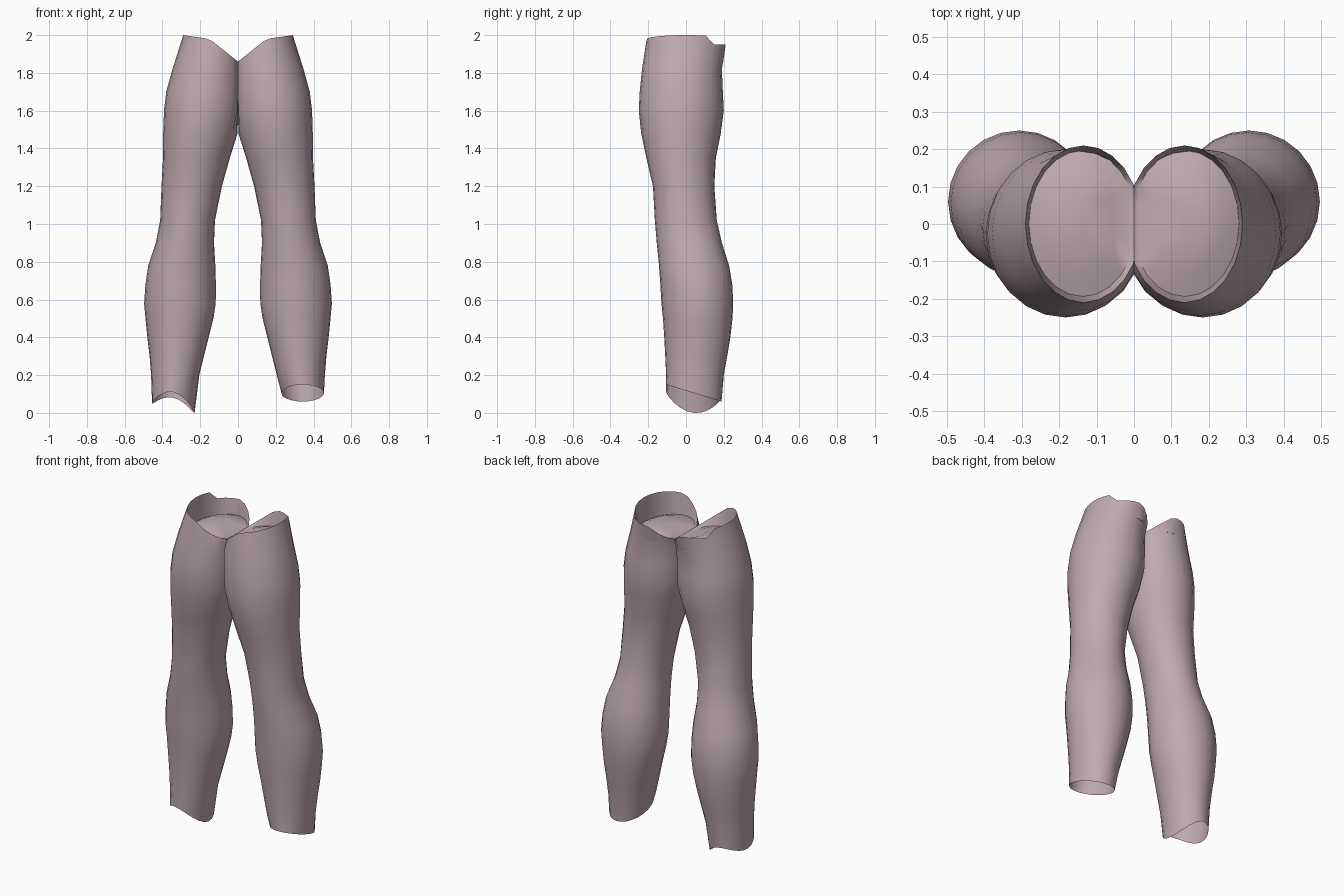
import bpy, bmesh
from math import sin, cos, pi, radians

default_cube = bpy.data.objects.get("Cube")
if default_cube:
    bpy.data.objects.remove(default_cube, do_unlink=True)

SEGMENTS = 24

# Leg outline by height: z, inner x, outer x, front y, back y
STATIONS = [
    (0.2, 0.205, 0.46, -0.105, 0.2),
    (0.3, 0.18, 0.468, -0.11, 0.218),
    (0.4, 0.155, 0.48, -0.115, 0.235),
    (0.5, 0.13, 0.49, -0.122, 0.246),
    (0.58, 0.118, 0.497, -0.13, 0.25),
    (0.68, 0.117, 0.49, -0.136, 0.245),
    (0.78, 0.12, 0.475, -0.143, 0.228),
    (0.9, 0.127, 0.435, -0.155, 0.19),
    (1.02, 0.122, 0.412, -0.165, 0.163),
    (1.2, 0.085, 0.405, -0.175, 0.15),
    (1.35, 0.043, 0.397, -0.21, 0.158),
    (1.48, 0.002, 0.396, -0.237, 0.184),
    (1.6, -0.025, 0.392, -0.25, 0.2),
    (1.7, -0.03, 0.38, -0.245, 0.195),
    (1.82, -0.03, 0.347, -0.233, 0.19),
]
ANKLE = (0.23, 0.455, -0.105, 0.188)
WAIST = (-0.02, 0.29, -0.21, 0.21)


def section(inner, outer, front, back):
    """Oval section, flattened where the two legs meet."""
    points = []
    for i in range(SEGMENTS):
        a = 2 * pi * i / SEGMENTS
        x = (inner + outer) / 2 + (outer - inner) / 2 * cos(a)
        y = (front + back) / 2 + (back - front) / 2 * sin(a)
        points.append((max(x, 0), y, a))
    return points


def left_hem(a):
    return 0.105 - 0.045 * sin(a)


def right_hem(a):
    return 0.06 - 0.035 * cos(2 * a) + 0.025 * cos(a) - 0.015 * sin(a)


def waist_height(x, y):
    z = 1.86 + 0.8 * x if x < 0.15 else 1.98 + (x - 0.15) / 7
    return min(z, 1.95) if y > 0.12 else z


def build_leg(name, side, hem, material):
    rings = [[(x, y, hem(a)) for x, y, a in section(*ANKLE)]]
    for z, *outline in STATIONS:
        rings.append([(x, y, z) for x, y, a in section(*outline)])
    rim = [(x, y, waist_height(x, y)) for x, y, a in section(*WAIST)]
    rings.append(rim)

    # Sunken top, running smoothly over the inner thigh
    cx, cy = 0.16, 0.02
    for scale, height in ((0.93, 1.855), (0.65, 1.875), (0.3, 1.89)):
        rings.append([(cx + (x - cx) * scale, cy + (y - cy) * scale,
                       min(z + 0.02, height)) for x, y, z in rim])

    bm = bmesh.new()
    loops = [[bm.verts.new((side * x, y, z)) for x, y, z in r] for r in rings]
    for low, high in zip(loops, loops[1:]):
        for i in range(SEGMENTS):
            j = (i + 1) % SEGMENTS
            quad = [low[i], low[j], high[j], high[i]]
            bm.faces.new(quad if side > 0 else quad[::-1])
    crown = loops[-1]
    bm.faces.new(crown if side > 0 else crown[::-1])

    mesh = bpy.data.meshes.new(name)
    bm.to_mesh(mesh)
    bm.free()
    mesh.materials.append(material)
    leg = bpy.data.objects.new(name, mesh)
    bpy.context.collection.objects.link(leg)
    bpy.ops.object.select_all(action='DESELECT')
    leg.select_set(True)
    bpy.context.view_layer.objects.active = leg
    bpy.ops.object.shade_smooth_by_angle(angle=radians(60))


# Dusty pink covers both legs
pink = bpy.data.materials.new("dusty pink")
pink.use_nodes = True
colour = (0.52, 0.4, 0.43, 1)
pink.diffuse_color = colour
pink.node_tree.nodes["Principled BSDF"].inputs["Base Color"].default_value = colour

build_leg("left_leg", 1, left_hem, pink)
build_leg("right_leg", -1, right_hem, pink)
